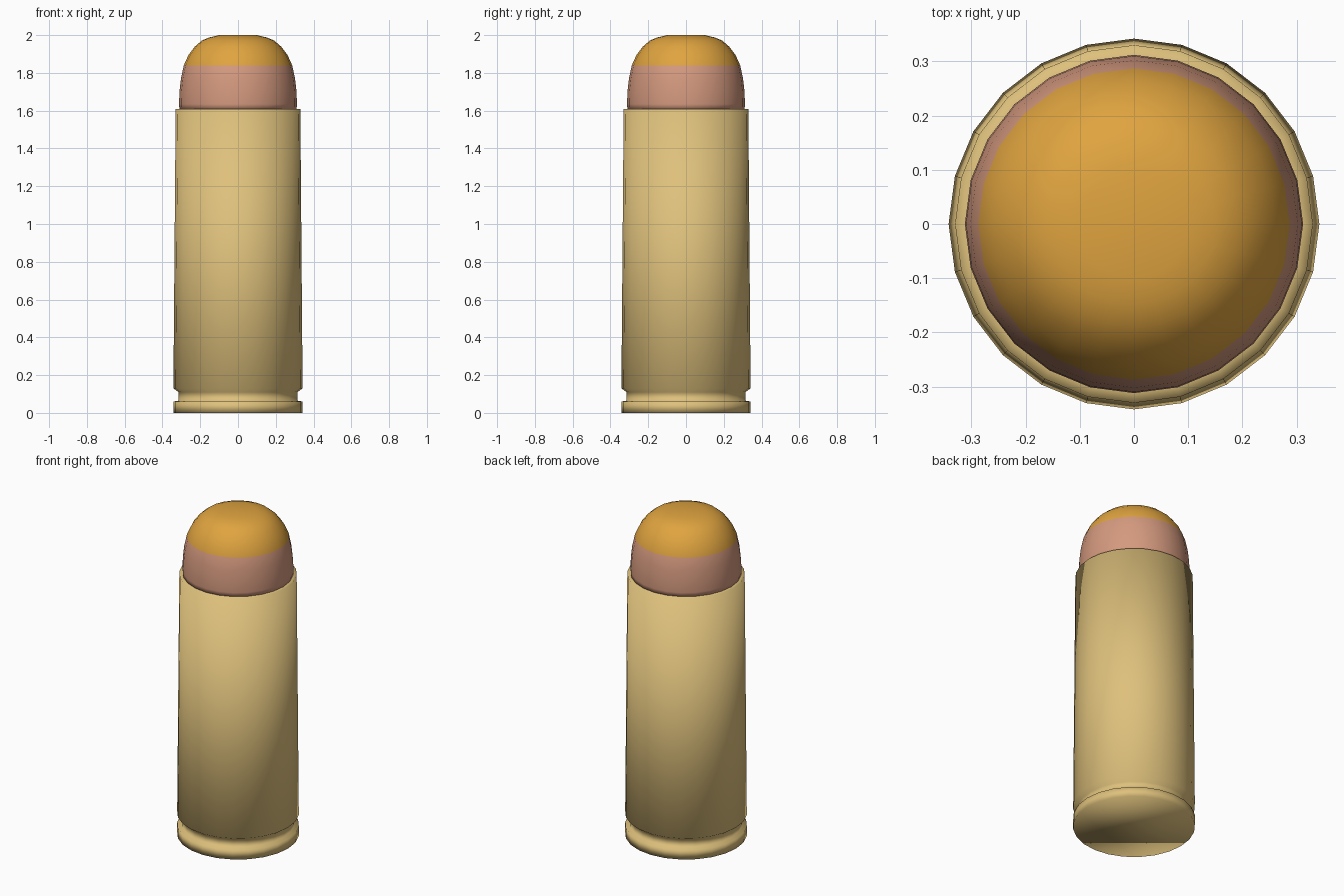
import bpy, bmesh, math

cube = bpy.data.objects.get("Cube")
if cube:
    bpy.data.objects.remove(cube, do_unlink=True)

SIDES = 24


def material(name, rgb):
    mat = bpy.data.materials.new(name)
    mat.use_nodes = True
    mat.diffuse_color = (*rgb, 1)
    bsdf = mat.node_tree.nodes["Principled BSDF"]
    bsdf.inputs["Base Color"].default_value = (*rgb, 1)
    return mat


def lathe(name, profile, mats):
    """Turn a list of (radius, height) points around z and cap both ends."""
    bm = bmesh.new()
    rings = []
    for radius, z in profile:
        angles = [math.tau * i / SIDES for i in range(SIDES)]
        rings.append([bm.verts.new((radius * math.cos(a), radius * math.sin(a), z))
                      for a in angles])
    for low, high in zip(rings, rings[1:]):
        for i in range(SIDES):
            j = (i + 1) % SIDES
            bm.faces.new((low[i], low[j], high[j], high[i]))
    bm.faces.new(rings[0][::-1])
    bm.faces.new(rings[-1])
    for face in bm.faces:
        face.smooth = True
    mesh = bpy.data.meshes.new(name)
    bm.to_mesh(mesh)
    bm.free()
    for mat in mats:
        mesh.materials.append(mat)
    obj = bpy.data.objects.new(name, mesh)
    bpy.context.collection.objects.link(obj)
    return obj


brass = material("brass", (0.73, 0.53, 0.20))
copper = material("copper", (0.66, 0.32, 0.21))
orange = material("orange tip", (0.74, 0.37, 0.05))

# Base rim, extractor groove and tapered case wall
lathe("case", [(0.342, 0), (0.342, 0.06), (0.315, 0.065), (0.315, 0.11),
               (0.342, 0.13), (0.33, 1.61), (0.305, 1.61)], [brass])

# Rounded bullet with a flat nose
TIP_START = 1.84
bullet = lathe("bullet", [(0.31, 1.605), (0.312, 1.635), (0.31, 1.70), (0.302, 1.77),
                          (0.287, TIP_START), (0.262, 1.895), (0.228, 1.94),
                          (0.19, 1.972), (0.15, 1.988), (0.10, 2.0)], [copper, orange])
for face in bullet.data.polygons:
    if face.center.z > TIP_START:
        face.material_index = 1
